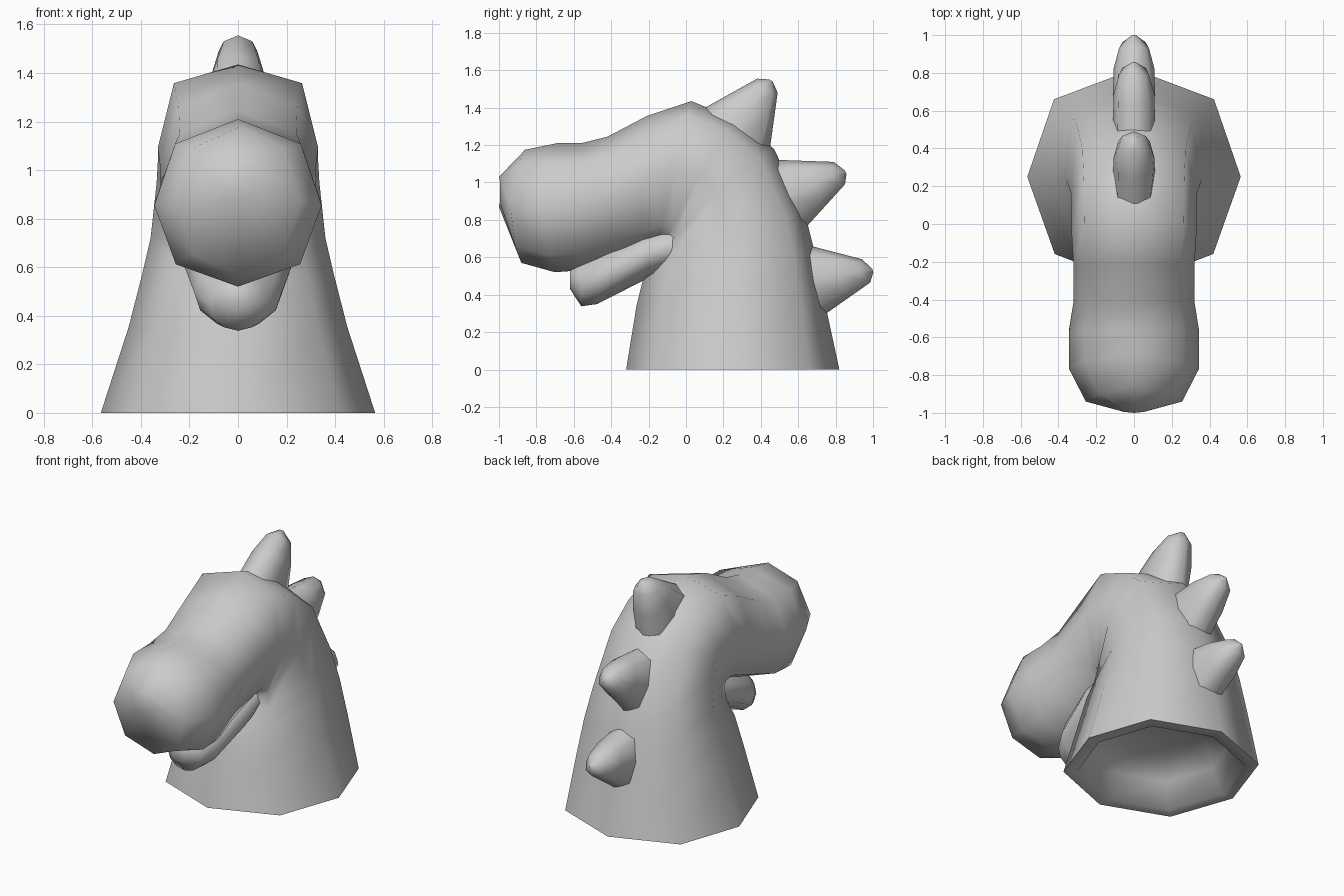
import bpy, bmesh, math
from mathutils import Vector


def loft(name, rings, sides=8, under=0.0):
    """Skin rings: (top y, top z, bottom y, bottom z, half width, side shift y, side lift z, upper fullness)."""
    bm = bmesh.new()
    loops = []
    for ty, tz, by, bz, w, shift, lift, over in rings:
        top, bottom = Vector((0, ty, tz)), Vector((0, by, bz))
        mid, half = (top + bottom) / 2, (top - bottom) / 2
        loop = []
        for i in range(sides):
            a = math.tau * i / sides
            s, c = math.sin(a), math.cos(a)
            full = (over if c > 0 else under) * math.sin(2 * a) ** 2   # fuller diagonals
            side = Vector((w * s * (1 + full), shift * s * s, lift * s * s))
            loop.append(bm.verts.new(mid + half * c * (1 + 0.3 * full) + side))
        loops.append(loop)
    for a, b in zip(loops, loops[1:]):
        for i in range(sides):
            j = (i + 1) % sides
            bm.faces.new((a[i], a[j], b[j], b[i]))
    bm.faces.new(loops[0])
    bm.faces.new(loops[-1])
    bmesh.ops.recalc_face_normals(bm, faces=bm.faces)
    mesh = bpy.data.meshes.new(name)
    bm.to_mesh(mesh)
    bm.free()
    ob = bpy.data.objects.new(name, mesh)
    bpy.context.collection.objects.link(ob)
    bpy.ops.object.select_all(action='DESELECT')
    ob.select_set(True)
    bpy.context.view_layer.objects.active = ob
    bpy.ops.object.shade_smooth_by_angle(angle=math.radians(64))
    return ob


# Neck bending forward into the head and snout
outer = [
    (0.82, 0.00, -0.32, 0.00, 0.565, 0, 0, 0.06),
    (0.74, 0.37, -0.265, 0.34, 0.450, 0, 0, 0.18),
    (0.69, 0.62, -0.22, 0.52, 0.395, 0, 0, 0.22),
    (0.635, 0.84, -0.165, 0.60, 0.36, 0, 0, 0.20),
    (0.47, 1.18, -0.13, 0.62, 0.335, 0, 0.05, 0.15),
    (0.28, 1.33, -0.13, 0.63, 0.33, 0, 0.06, 0.14),
    (0.03, 1.435, -0.15, 0.63, 0.33, 0, 0.06, 0.13),
    (-0.21, 1.355, -0.24, 0.62, 0.32, 0, 0.02, 0.08),
    (-0.42, 1.245, -0.40, 0.58, 0.32, 0, 0, 0.06),
    (-0.56, 1.21, -0.57, 0.53, 0.345, 0, -0.01, 0.06),
    (-0.69, 1.21, -0.70, 0.52, 0.345, -0.07, -0.01, 0.06),
    (-0.86, 1.175, -0.88, 0.57, 0.255, -0.07, 0, 0.04),
    (-1.00, 1.03, -1.00, 0.87, 0.07, 0.01, 0, 0),
]
# Shallow socket in the base
socket = [
    (0.74, 0.00, -0.24, 0.00, 0.485, 0, 0, 0.06),
    (0.66, 0.15, -0.16, 0.15, 0.405, 0, 0, 0.06),
    (0.50, 0.22, 0.00, 0.22, 0.25, 0, 0, 0.06),
]
loft("neck_and_head", outer[::-1] + socket, under=0.05)

# Lower jaw
loft("lower_jaw", [
    (0.06, 0.82, 0.02, 0.56, 0.20, 0, 0, 0),
    (-0.22, 0.74, -0.20, 0.49, 0.225, 0, 0, 0),
    (-0.44, 0.64, -0.475, 0.35, 0.18, 0, 0, 0),
    (-0.57, 0.57, -0.56, 0.338, 0.12, 0, 0, 0),
    (-0.62, 0.53, -0.62, 0.43, 0.06, 0, 0, 0),
], sides=12)

# Three spikes down the back: base line, shoulder and blunt tip in the side plane
spikes = [
    ((0.12, 1.41), (0.45, 1.19), (0.38, 1.555), (0.49, 1.48), (0.455, 1.545)),
    ((0.51, 1.12), (0.65, 0.77), (0.79, 1.11), (0.85, 0.99), (0.853, 1.055)),
    ((0.67, 0.66), (0.75, 0.30), (0.94, 0.59), (0.985, 0.465), (0.998, 0.53)),
]
for n, points in enumerate(spikes):
    bt, bb, st, sb, tip = map(Vector, points)
    across = (st - sb) * 0.08
    back = (bt + bb - st - sb).normalized() * 0.035      # shoulders sit lower at the sides
    loft(f"back_spike_{n + 1}", [
        (*bt.lerp(st, -0.22), *bb.lerp(sb, -0.3), 0.112, 0, 0, 0.1),
        (*bt.lerp(st, 0.45), *bb.lerp(sb, 0.45), 0.108, 0, 0, 0.1),
        (*st, *sb, 0.08, *back, 0.05),
        (*(tip + across), *(tip - across), 0.012, 0, 0, 0),
    ], under=0.1)
